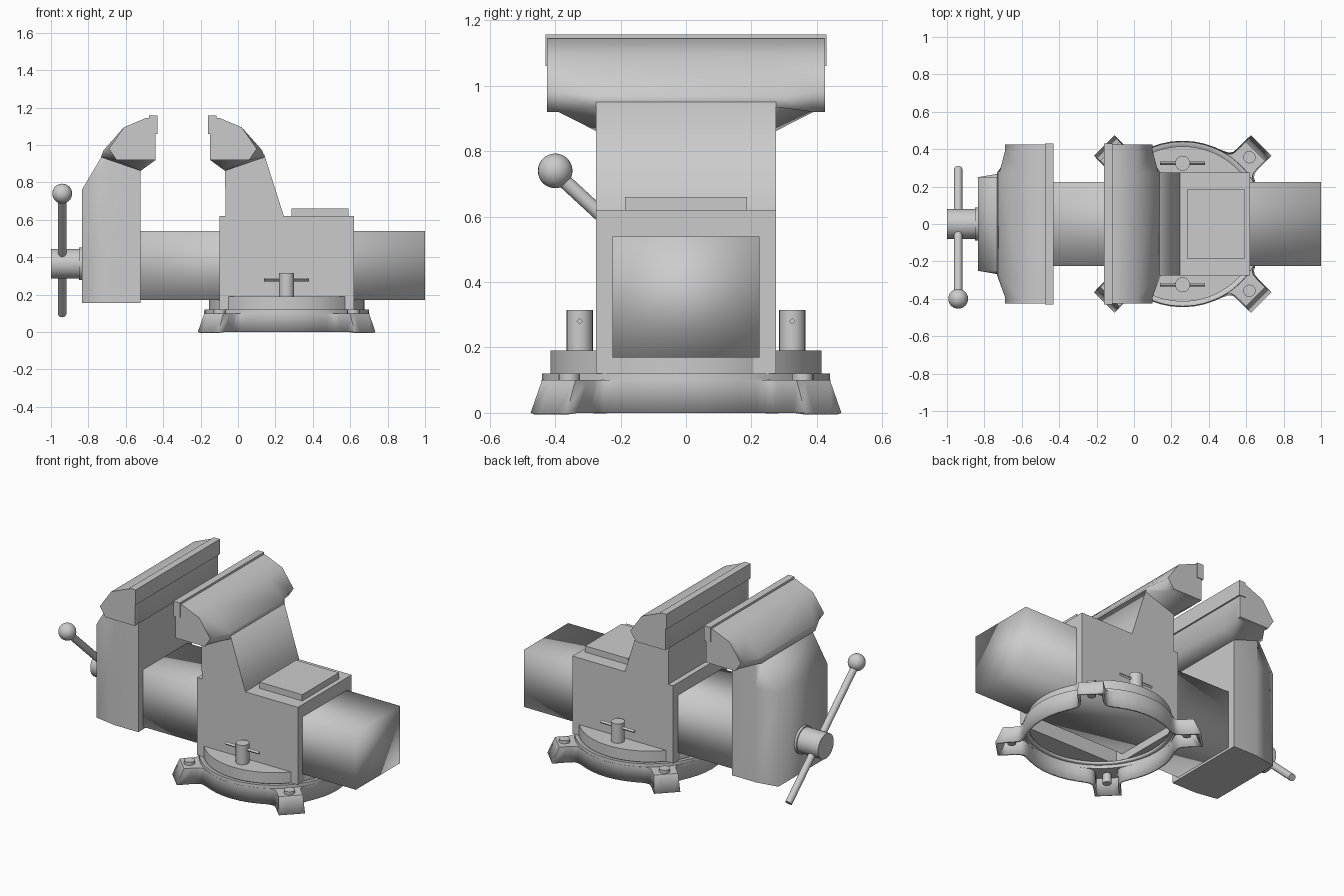
import bpy, bmesh, math
from mathutils import Vector, Matrix

if "Cube" in bpy.data.objects:
    bpy.data.objects.remove(bpy.data.objects["Cube"])

grey = bpy.data.materials.new("cast_grey")
grey.diffuse_color = (0.6, 0.6, 0.6, 1)
grey.use_nodes = True
grey.node_tree.nodes["Principled BSDF"].inputs["Base Color"].default_value = grey.diffuse_color


def finish(bm, name, angle=35, recalc=True):
    if recalc:
        bmesh.ops.recalc_face_normals(bm, faces=bm.faces[:])
    me = bpy.data.meshes.new(name)
    bm.to_mesh(me)
    bm.free()
    me.materials.append(grey)
    me.shade_smooth()
    me.set_sharp_from_angle(angle=math.radians(angle))
    ob = bpy.data.objects.new(name, me)
    bpy.context.collection.objects.link(ob)
    return ob


def loft(name, sections, angle=35, first=True, last=True):
    """Skin closed sections that all have the same number of points."""
    bm = bmesh.new()
    rings = [[bm.verts.new(p) for p in s] for s in sections]
    n = len(rings[0])
    for a, b in zip(rings, rings[1:]):
        for i in range(n):
            j = (i + 1) % n
            bm.faces.new((a[i], a[j], b[j], b[i]))
    if first:
        bm.faces.new(list(reversed(rings[0])))
    if last:
        bm.faces.new(rings[-1])
    # counter-clockwise sections stacked upwards already face outwards
    return finish(bm, name, angle, recalc=first and last)


def prism(name, profile, half_y, angle=35):
    return loft(name, [[(x, y, z) for x, z in profile] for y in (-half_y, half_y)], angle)


def box(name, x0, x1, half_y, z0, z1, angle=35, bottom=True):
    return loft(name, [[(x0, -half_y, z), (x1, -half_y, z), (x1, half_y, z), (x0, half_y, z)]
                       for z in (z0, z1)], angle, first=bottom)


def rod(name, a, b, r, sides=24):
    a, b = Vector(a), Vector(b)
    bm = bmesh.new()
    m = Matrix.Translation((a + b) / 2) @ (b - a).to_track_quat('Z', 'Y').to_matrix().to_4x4()
    bmesh.ops.create_cone(bm, cap_ends=True, segments=sides, radius1=r, radius2=r,
                          depth=(b - a).length, matrix=m)
    return finish(bm, name)


CX = 0.26  # swivel centre

# Hollow base: a round wall that swells into four sloped lugs.
# Each entry is (degrees from lug axis, radius at floor, radius at lug top)
half = [(0, 0.594, 0.55), (3.7, 0.595, 0.551), (7.48, 0.599, 0.555), (8.2, 0.547, 0.507),
        (9, 0.50, 0.472), (10, 0.47, 0.455), (12, 0.455, 0.446), (16, 0.447, 0.443),
        (23, 0.445, 0.442), (30, 0.445, 0.442), (37, 0.445, 0.442)]
outline = [(-d, a, b) for d, a, b in reversed(half[1:])] + half + [(45, 0.445, 0.442)]
floor_ring, lug_top, step, rim, lip = [], [], [], [], []
for q in range(4):
    for d, r_floor, r_top in outline:
        t = math.radians(45 + 90 * q + d)
        c, s = math.cos(t), math.sin(t)
        for ring, r, z in ((floor_ring, r_floor, 0), (lug_top, r_top, 0.1), (step, 0.441, 0.1),
                           (rim, 0.44, 0.12), (lip, 0.405, 0.12)):
            ring.append((CX + r * c, r * s, z))
base = loft("base_ring", [floor_ring, lug_top, step, rim, lip], 35, False, False)
wall = base.modifiers.new("wall", 'SOLIDIFY')
wall.thickness, wall.offset = 0.014, -1

# Lug bolts
for q in range(4):
    turn = Matrix.Translation((CX, 0, 0)) @ Matrix.Rotation(math.radians(45 + 90 * q), 4, 'Z')
    rod("lug_bolt_head", turn @ Vector((0.505, 0, 0.098)), turn @ Vector((0.505, 0, 0.12)), 0.033, 16)
    rod("lug_bolt_shank", turn @ Vector((0.505, 0, 0.03)), turn @ Vector((0.505, 0, 0.1)), 0.025, 16)

# Swivel disc: four round segments standing out around the square body
for k in range(4):
    d, top = (0.36, 0.172) if k % 2 == 0 else (0.275, 0.19)
    a = math.acos(d / 0.415)
    n = 20
    pts = [math.pi / 2 * k - a + 2 * a * i / n for i in range(n + 1)]
    loft("swivel_disc", [[(CX + 0.415 * math.cos(t), 0.415 * math.sin(t), z) for t in pts]
                         for z in (0.12, top)])

# Swivel lock bolts with cross pins
for sy in (-1, 1):
    y = 0.325 * sy
    rod("lock_bolt", (CX, y, 0.18), (CX, y, 0.315), 0.04)
    rod("lock_pin", (CX - 0.12, y, 0.28), (CX + 0.12, y, 0.28), 0.01, 4)

# Fixed body (open below), anvil pad and slide bar
box("fixed_body", -0.10, 0.62, 0.275, 0.12, 0.62, bottom=False)
box("anvil_pad", 0.285, 0.59, 0.187, 0.61, 0.66)
box("slide_bar", -0.60, 1.0, 0.225, 0.17, 0.54, angle=180)

# Fixed jaw column
prism("fixed_column", [(-0.065, 0.58), (-0.07, 0.88), (-0.05, 0.95), (0.14, 0.95),
                       (0.245, 0.62), (0.245, 0.58)], 0.275, 75)

# Jaw heads, mirrored about the gap, with flared undersides and face plates
end = [(-0.15, 0.92), (-0.15, 1.14), (-0.1, 1.145), (0.02, 1.095),
       (0.1, 0.98), (0.06, 0.92), (-0.08, 0.92)]
mid = [(-0.15, 0.92), (-0.15, 1.14), (-0.1, 1.145), (0.02, 1.095),
       (0.13, 0.97), (0.142, 0.935), (-0.07, 0.862)]
for side, flip in (("fixed", False), ("moving", True)):
    fx = (lambda x: -0.59 - x) if flip else (lambda x: x)
    loft(side + "_jaw_head", [[(fx(x), y, z) for x, z in p] for y, p in
                              ((-0.425, end), (-0.39, end), (-0.275, mid),
                               (0.275, mid), (0.39, end), (0.425, end))], 75)
    xs = sorted((fx(-0.16), fx(-0.115)))
    box(side + "_jaw_plate", xs[0], xs[1], 0.43, 1.06, 1.157)

# Moving jaw body, narrowing towards the outer face
loft("moving_jaw_body", [[(-0.52, -0.275, z), (-0.52, 0.275, z), (-0.69, 0.275, z),
                          (xb, 0.25, z), (xb, -0.25, z), (-0.69, -0.275, z)]
                         for z, xb in ((0.155, -0.835), (0.76, -0.835), (0.95, -0.722))], 85)

# Screw boss, collar and turning handle
zc = 0.365
rod("screw_boss", (-1.0, 0, zc), (-0.83, 0, zc), 0.08, 32)
rod("screw_collar", (-0.85, 0, zc), (-0.83, 0, zc), 0.088, 32)
rod("handle_rod", (-0.94, -0.40, 0.735), (-0.94, 0.295, 0.095), 0.022, 16)
bm = bmesh.new()
bmesh.ops.create_uvsphere(bm, u_segments=24, v_segments=14, radius=0.053,
                          matrix=Matrix.Translation((-0.94, -0.40, 0.74)))
finish(bm, "handle_knob")
